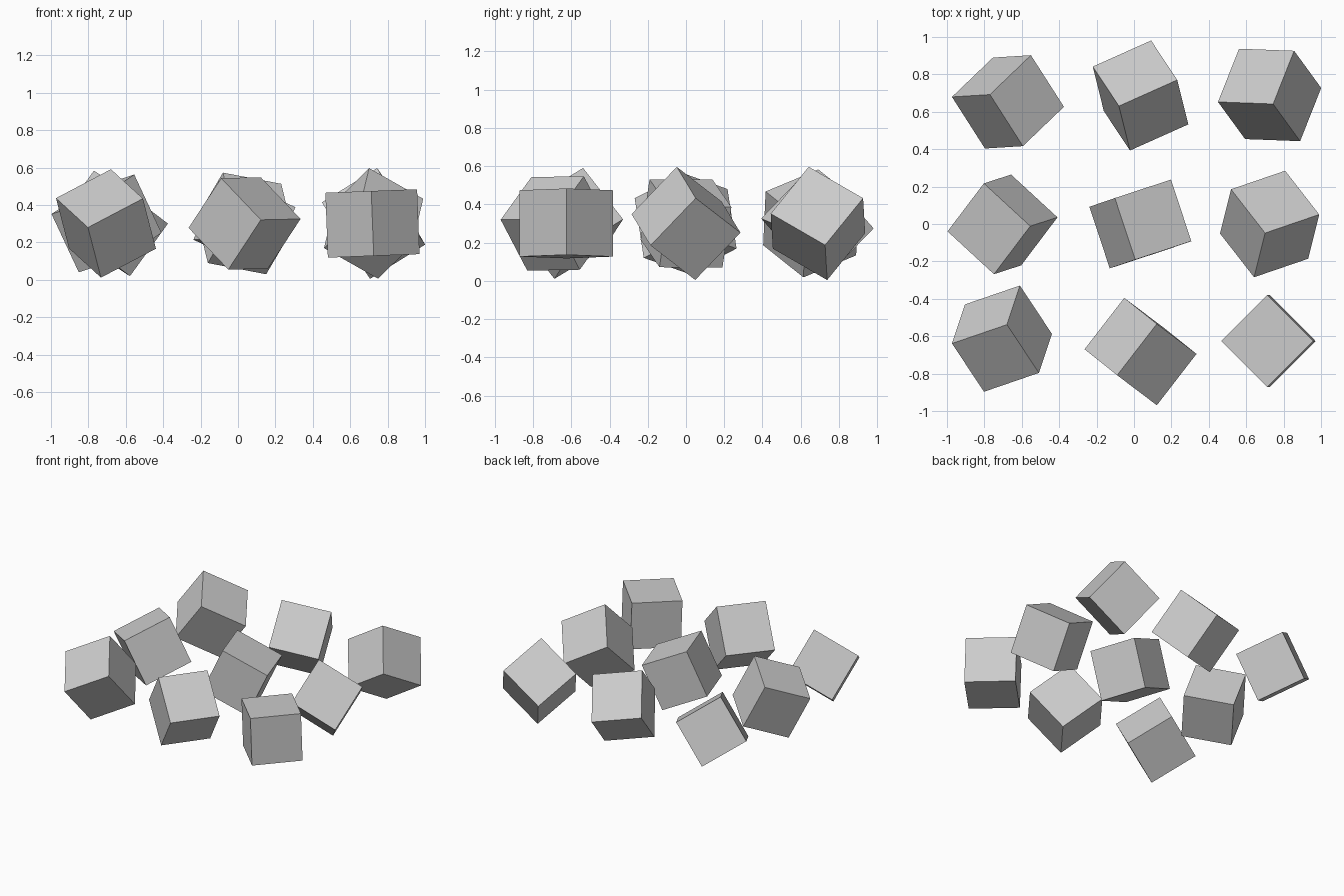
import bpy
from mathutils import Matrix, Vector

if "Cube" in bpy.data.objects:
    bpy.data.objects.remove(bpy.data.objects["Cube"])

SIZE = 0.347      # cube edge length
HEIGHT = 0.301    # height of every cube centre

# Each cube: centre (x, y), then the x parts and y parts of the three edges
# that run down from its highest corner (any scale).
CUBES = {
    "back_left":     ((-0.674, 0.653), (-38, 41, 33), (-2, 39, -52)),
    "back_middle":   ((0.035, 0.687), (-26, 58, 11), (39, 26, -44)),
    "back_right":    ((0.725, 0.690), (-55, 21, 27), (2, 53, -37)),
    "middle_left":   ((-0.703, -0.002), (-46, 27, -36), (42, 9, -48)),
    "middle_middle": ((0.034, 0.000), (-25, 55, 20), (-9, 19, -61)),
    "middle_right":  ((0.725, 0.000), (-34, 54, -11), (43, 19, -44)),
    "front_left":    ((-0.706, -0.613), (13, -55, 32), (39, -19, -48)),
    "front_middle":  ((0.035, -0.682), (-32, 39, -39), (26, -30, -51)),
    "front_right":   ((0.719, -0.626), (-46, -46, 2.5), (46, -46, 0)),
}


def tumbled_rotation(xs, ys):
    """Rotation whose columns are the cube's three edge directions."""
    x = Vector(xs).normalized()
    y = Vector(ys)
    y = (y - x * x.dot(y)).normalized()
    z = x.cross(y)
    if sum(z) > 0:
        z = -z
    m = Matrix((x, y, z))
    if m.determinant() < 0:  # swap two edges to keep it right-handed
        m = m @ Matrix(((0, 1, 0), (1, 0, 0), (0, 0, 1)))
    return m


# Three by three grid of tumbled cubes
for name, ((cx, cy), xs, ys) in CUBES.items():
    bpy.ops.mesh.primitive_cube_add(size=SIZE)
    cube = bpy.context.object
    cube.name = name + "_cube"
    cube.matrix_world = (Matrix.Translation((cx, cy, HEIGHT))
                         @ tumbled_rotation(xs, ys).to_4x4())
